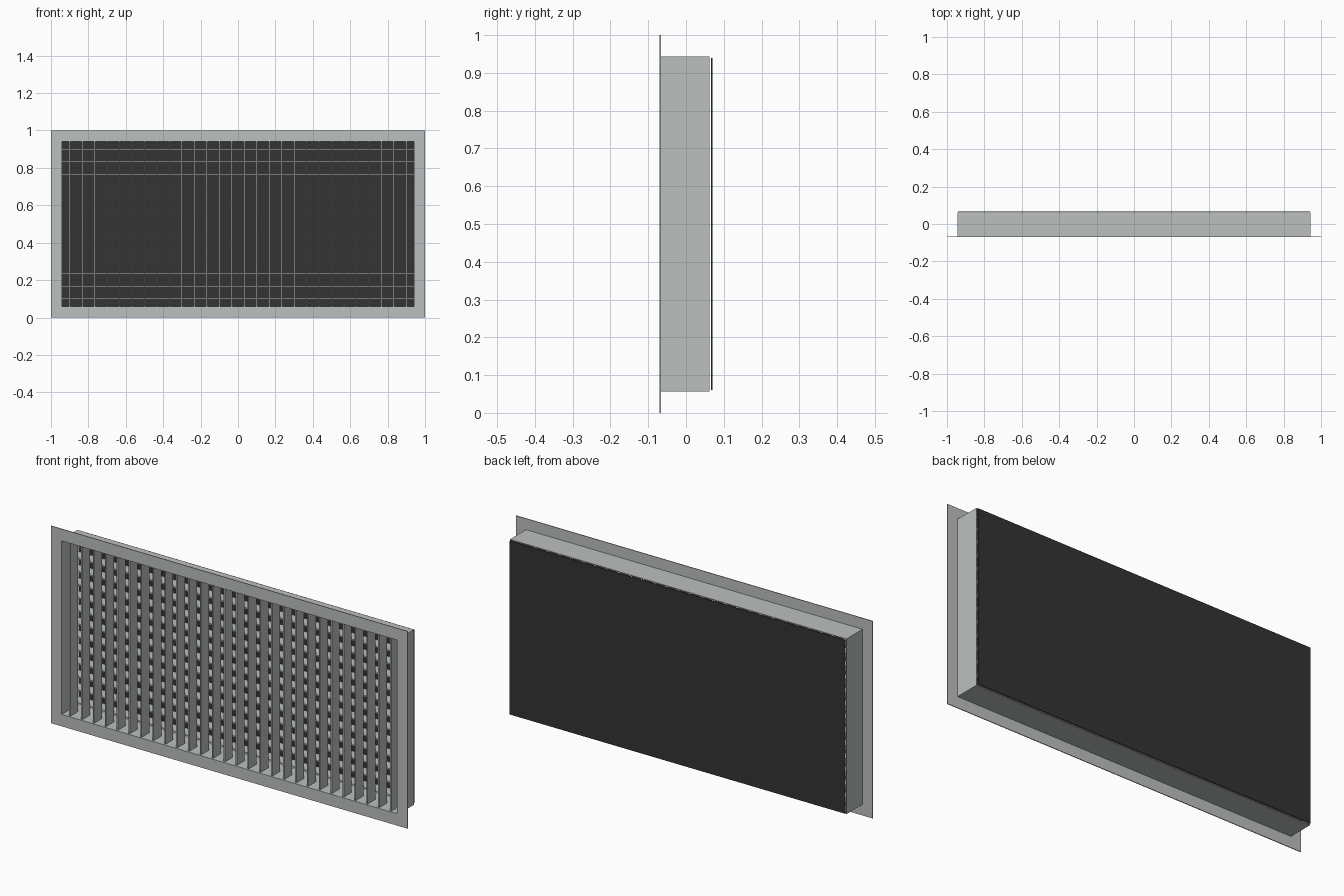
import bpy

if "Cube" in bpy.data.objects:
    bpy.data.objects.remove(bpy.data.objects["Cube"])

STEP = 1 / 15          # blade pitch
BLADE = 0.0035         # half blade thickness


def material(name, rgb):
    m = bpy.data.materials.new(name)
    m.diffuse_color = (*rgb, 1)
    m.use_nodes = True
    m.node_tree.nodes["Principled BSDF"].inputs["Base Color"].default_value = m.diffuse_color
    return m


metal = material("pale grey metal", (0.50, 0.53, 0.52))
dark = material("dark backing", (0.033, 0.033, 0.033))


def make(name, verts, faces, mat):
    mesh = bpy.data.meshes.new(name)
    mesh.from_pydata(verts, [], faces)
    mesh.materials.append(mat)
    obj = bpy.data.objects.new(name, mesh)
    bpy.context.collection.objects.link(obj)
    return obj


def box(name, x, y, z, mat):
    verts = [(a, b, c) for a in x for b in y for c in z]
    faces = [(0, 1, 3, 2), (4, 6, 7, 5), (0, 4, 5, 1),
             (2, 3, 7, 6), (0, 2, 6, 4), (1, 5, 7, 3)]
    return make(name, verts, faces, mat)


def ring(name, outer, inner, y, mat):
    """Rectangular tube along y; outer and inner are (half width, half height)."""
    verts = [(sx * w, d, 0.5 + sz * h) for d in y for w, h in (outer, inner)
             for sx, sz in ((-1, -1), (1, -1), (1, 1), (-1, 1))]
    faces = []
    for i in range(4):
        j = (i + 1) % 4
        faces += [(i, j, j + 4, i + 4),                    # front
                  (i + 8, i + 12, j + 12, j + 8),          # back
                  (i, i + 8, j + 8, j),                    # outside
                  (i + 4, j + 4, j + 12, i + 12)]          # inside
    return make(name, verts, faces, mat)


def repeat(obj, count, offset):
    mod = obj.modifiers.new("repeat", 'ARRAY')
    mod.count = count
    mod.use_relative_offset = False
    mod.use_constant_offset = True
    mod.constant_offset_displace = offset


# Front flange and the duct collar behind it
ring("front_flange", (1, 0.5), (0.94, 0.44), (-0.07, -0.066), metal)
ring("duct_collar", (0.944, 0.444), (0.94, 0.44), (-0.066, 0.0625), metal)

# Vertical blades in front
v = box("vertical_blades", (-0.9 - BLADE, -0.9 + BLADE), (-0.062, 0.0),
        (0.06, 0.94), metal)
repeat(v, 28, (STEP, 0, 0))

# Horizontal blades behind
h = box("horizontal_blades", (-0.94, 0.94), (0.001, 0.0615),
        (0.1 - BLADE, 0.1 + BLADE), metal)
repeat(h, 13, (0, 0, STEP))

# Dark plate closing the back
box("back_plate", (-0.94, 0.94), (0.066, 0.07), (0.06, 0.94), dark)
